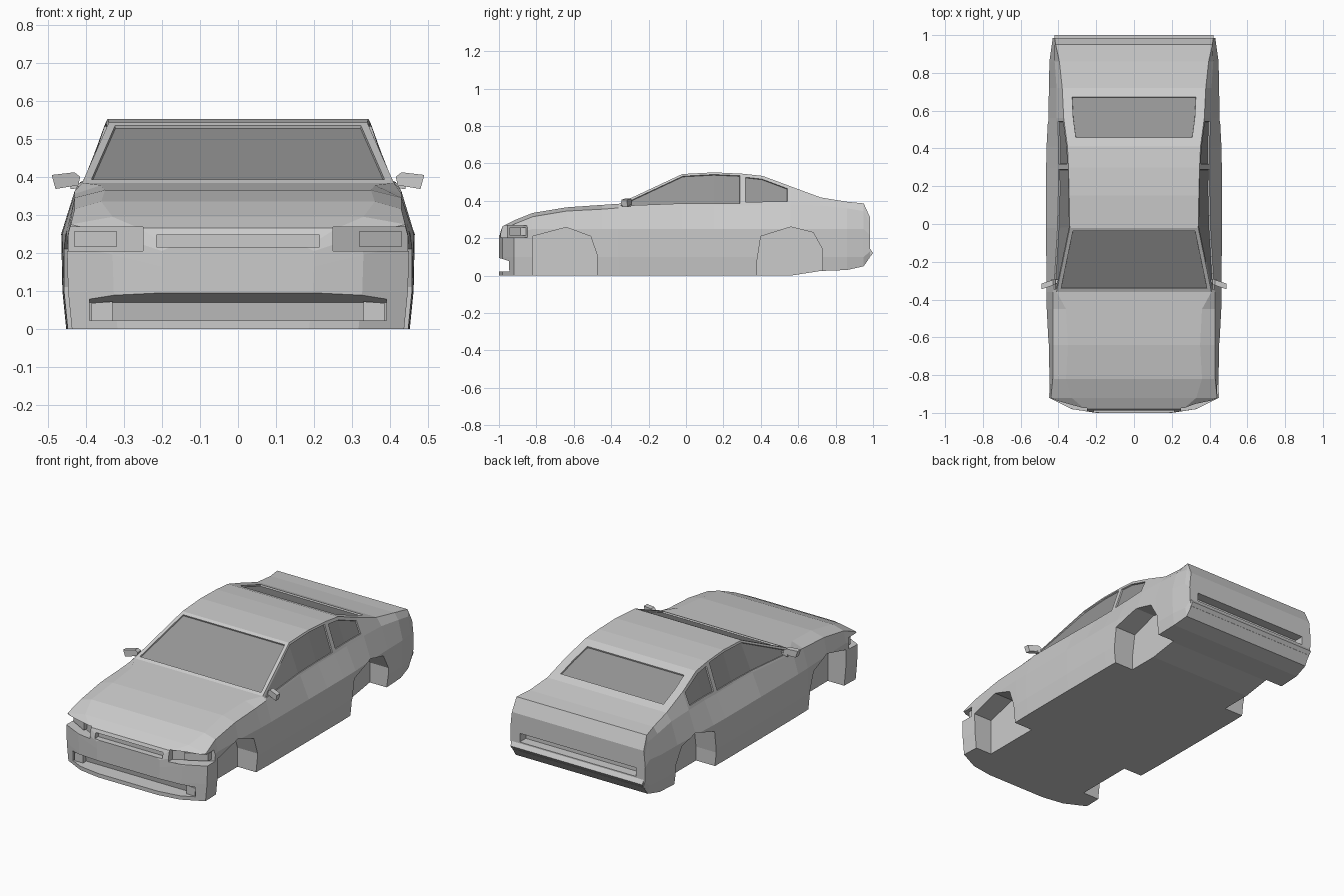
import bpy, bmesh
from mathutils import Vector

if "Cube" in bpy.data.objects:
    bpy.data.objects.remove(bpy.data.objects["Cube"])

glass = bpy.data.materials.new("window_grey")
glass.diffuse_color = (0.3, 0.3, 0.3, 1)
glass.use_nodes = True
glass.node_tree.nodes["Principled BSDF"].inputs["Base Color"].default_value = glass.diffuse_color
paint = bpy.data.materials.new("body_grey")
paint.diffuse_color = (0.8, 0.8, 0.8, 1)
paint.use_nodes = True
paint.node_tree.nodes["Principled BSDF"].inputs["Base Color"].default_value = paint.diffuse_color


def finish(name, bm):
    bmesh.ops.recalc_face_normals(bm, faces=bm.faces[:])
    me = bpy.data.meshes.new(name)
    bm.to_mesh(me)
    bm.free()
    ob = bpy.data.objects.new(name, me)
    bpy.context.collection.objects.link(ob)
    return ob


def prism(name, pts, axis, a, b):
    """Extrude a 2D outline along an axis from a to b."""
    place = {'x': lambda p, t: (t, p[0], p[1]),
             'y': lambda p, t: (p[0], t, p[1]),
             'z': lambda p, t: (p[0], p[1], t)}[axis]
    bm = bmesh.new()
    lo = [bm.verts.new(place(p, a)) for p in pts]
    hi = [bm.verts.new(place(p, b)) for p in pts]
    n = len(pts)
    bm.faces.new(lo)
    bm.faces.new(hi)
    for i in range(n):
        k = (i + 1) % n
        bm.faces.new((lo[i], lo[k], hi[k], hi[i]))
    return finish(name, bm)


def cut(target, cutter):
    cutter.hide_render = True
    mod = target.modifiers.new("cut", 'BOOLEAN')
    mod.operation = 'DIFFERENCE'
    mod.solver = 'EXACT'
    mod.object = cutter
    bpy.context.view_layer.objects.active = target
    bpy.ops.object.modifier_apply(modifier=mod.name)
    bpy.data.objects.remove(cutter)


# Body stations: y, floor z, side x, belt x, belt z, roof edge x, roof z
stations = [
    (-1.00, 0, .20, .20, .205, .18, .215),
    (-.98, 0, .33, .32, .245, .26, .265),
    (-.92, 0, .45, .44, .275, .33, .295),
    (-.82, 0, .447, .43, .315, .36, .335),
    (-.64, 0, .452, .43, .345, .35, .365),
    (-.45, 0, .462, .43, .355, .36, .378),
    (-.36, 0, .464, .43, .362, .41, .384),
    (-.02, 0, .465, .41, .375, .34, .543),
    (.15, 0, .465, .405, .375, .343, .552),
    (.30, 0, .465, .405, .375, .347, .545),
    (.41, 0, .463, .405, .378, .352, .533),
    (.56, 0, .455, .41, .38, .372, .477),
    (.72, .025, .45, .41, .375, .38, .418),
    (.86, .03, .448, .42, .36, .395, .395),
    (.95, .05, .435, .42, .345, .415, .386),
    (.985, .10, .43, .425, .27, .42, .31),
]

# Lofted body shell
bm = bmesh.new()
rings = []
for y, zb, xm, xs, zs, xr, zr in stations:
    half = [(xm - .013, zb), (xm - .003, max(.1, zb + .03)),
            (xm, min(.25, zs * .8)), (xs, zs), (xr, zr)]
    ring = half + [(-x, z) for x, z in reversed(half)]
    rings.append([bm.verts.new((x, y, z)) for x, z in ring])
faces = {}
for s in range(len(rings) - 1):
    r, q = rings[s], rings[s + 1]
    for j in range(10):
        k = (j + 1) % 10
        faces[s, j] = bm.faces.new((r[j], r[k], q[k], q[j]))
bm.faces.new(rings[0])
bm.faces.new(rings[-1])
bmesh.ops.recalc_face_normals(bm, faces=bm.faces[:])

# Recessed windows: windscreen, rear screen, two per side
panes = [([faces[6, 4]], .02), ([faces[10, 4], faces[11, 4]], .05)]
for j in (3, 5):
    panes.append(([faces[s, j] for s in (6, 7, 8)], .012))
    panes.append(([faces[s, j] for s in (9, 10)], .018))
for group, width in panes:
    bmesh.ops.inset_region(bm, faces=group, thickness=width, depth=0,
                           use_even_offset=True, use_boundary=True)
    bmesh.ops.inset_region(bm, faces=group, thickness=.001, depth=-.008,
                           use_even_offset=True, use_boundary=True)
    for f in group:
        f.material_index = 1
body = finish("car_body", bm)
body.data.materials.append(paint)
body.data.materials.append(glass)

# Wheel arches
front_arch = [(-.82, -.1), (-.82, .21), (-.64, .258), (-.51, .21), (-.475, .11), (-.475, -.1)]
rear_arch = [(.38, -.1), (.38, .08), (.40, .21), (.56, .26), (.68, .23), (.73, .14), (.73, -.1)]
for side in (-1, 1):
    for arch in (front_arch, rear_arch):
        cut(body, prism("arch_cutter", arch, 'x', side * .33, side * .6))
    # Headlight recess, open to the front and side
    hole = [(.25, -1.1), (.55, -1.1), (.55, -.80), (.45, -.845), (.25, -.955)]
    cut(body, prism("lamp_cutter", [(side * x, y) for x, y in hole], 'z', .205, .268))

# Lower intake, grille slot and rear number-plate slot
cut(body, prism("intake_cutter", [(-1.1, .022), (-1.1, .10), (-1.0, .095), (-.92, .07),
                                  (-.91, .022)], 'x', -.39, .39))
cut(body, prism("grille_cutter", [(-1.1, .215), (-1.1, .247), (-.965, .247), (-.965, .215)],
                'x', -.215, .215))
cut(body, prism("rear_slot_cutter", [(.93, .15), (1.1, .15), (1.1, .20), (.93, .20)],
                'x', -.37, .37))

# Rear bumper
prism("rear_bumper", [(.945, .05), (1.0, .12), (.98, .15), (.94, .15)], 'x', -.42, .42)

# Lamps and door mirrors on both sides
for side, label in ((1, "right"), (-1, "left")):
    def m(pts):
        return [(side * u, v) for u, v in pts]
    prism("headlight_" + label, m([(.32, -.945), (.43, -.885), (.43, -.84), (.32, -.90)]),
          'z', .215, .257)
    prism("fog_light_" + label, m([(.33, .022), (.385, .022), (.385, .068), (.33, .072)]),
          'y', -.94, -.90)
    prism("mirror_stalk_" + label, m([(.395, .372), (.44, .368), (.44, .38), (.395, .388)]),
          'y', -.315, -.295)
    mirror = prism("door_mirror_" + label,
                   m([(.42, .378), (.48, .368), (.49, .405), (.43, .412), (.415, .40)]),
                   'y', -.325, -.295)
    for v in mirror.data.vertices:
        v.co.y -= (abs(v.co.x) - .43) * .35
